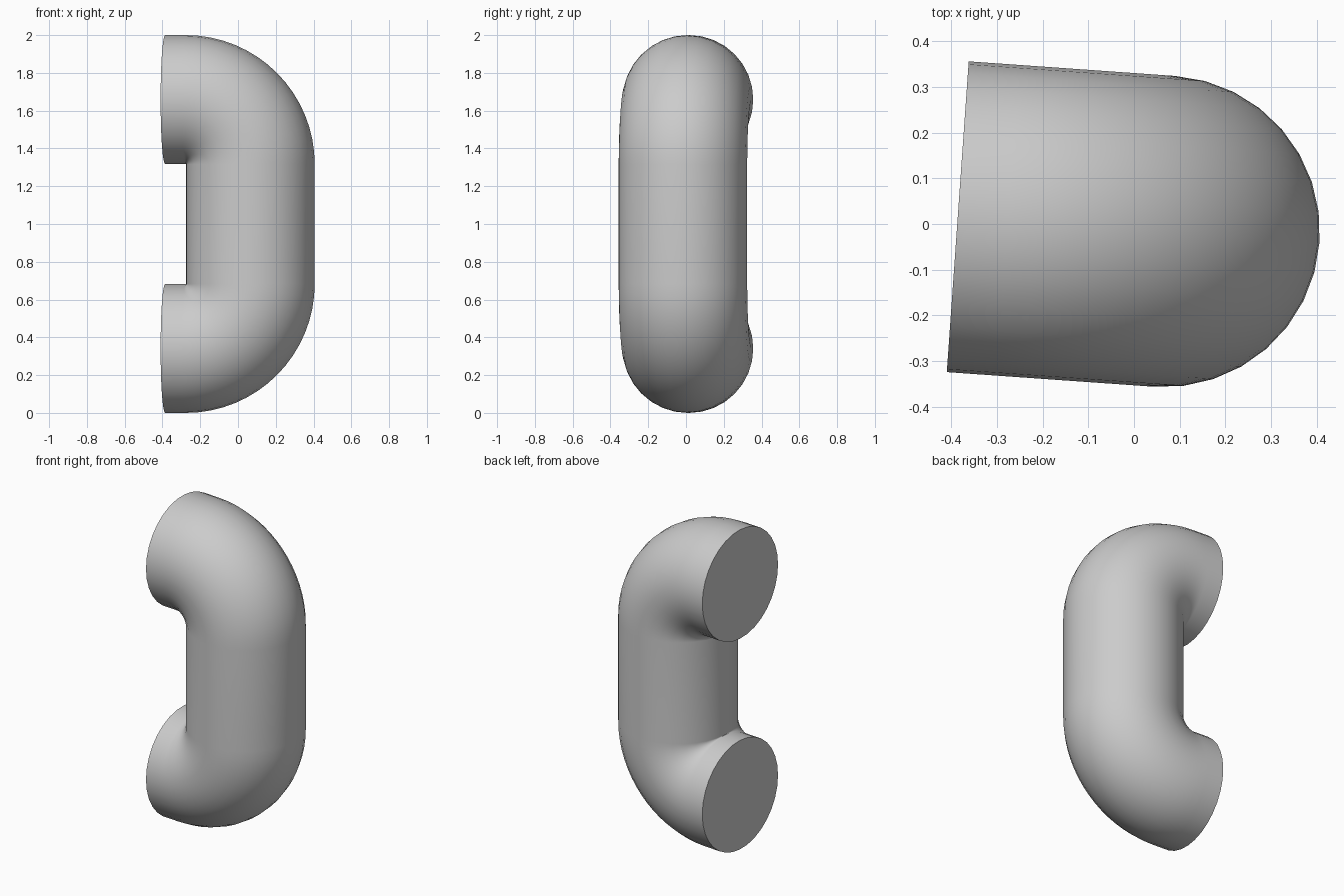
import bpy, bmesh, math
from mathutils import Vector

if "Cube" in bpy.data.objects:
    bpy.data.objects.remove(bpy.data.objects["Cube"])

R_TUBE, R_BEND = 0.341, 0.343     # pipe radius, bend radius
SIDES, STEPS = 32, 16
axis = Vector((0.066, -0.016, 0)) # centre of the upright
out = Vector((-0.9975, 0.0704, 0))  # horizontal direction of the open ends
up = Vector((0, 0, 1))
side = out.cross(up)
LENGTH, Z_LOW, Z_HIGH = 0.453, R_TUBE, 2 - R_TUBE

# Half path in (distance along out, height, tangent angle): end, then bend
half = [(LENGTH, 0.0, 0.0)]
for i in range(STEPS + 1):
    a = math.pi / 2 * i / STEPS
    half.append((R_BEND * (1 - math.sin(a)), R_BEND * (1 - math.cos(a)), a))
path = [(d, Z_LOW + h, a) for d, h, a in half]
path += [(d, Z_HIGH - h, math.pi - a) for d, h, a in reversed(half)]

# Sweep a circle along the path
bm = bmesh.new()
rings = []
for d, z, a in path:
    centre = axis + out * d + up * z
    normal = out * math.sin(a) + up * math.cos(a)   # points to the inside of the bend
    ring = []
    for k in range(SIDES):
        t = 2 * math.pi * k / SIDES
        ring.append(bm.verts.new(centre + (normal * math.cos(t) + side * math.sin(t)) * R_TUBE))
    rings.append(ring)
for r0, r1 in zip(rings, rings[1:]):
    for k in range(SIDES):
        j = (k + 1) % SIDES
        bm.faces.new((r0[k], r0[j], r1[j], r1[k]))

# Flat end caps
bm.faces.new(rings[0])
bm.faces.new(rings[-1])
bmesh.ops.recalc_face_normals(bm, faces=bm.faces)

mesh = bpy.data.meshes.new("bent_pipe")
bm.to_mesh(mesh)
bm.free()
pipe = bpy.data.objects.new("bent_pipe", mesh)
bpy.context.collection.objects.link(pipe)

grey = bpy.data.materials.new("grey")
grey.diffuse_color = (0.6, 0.6, 0.6, 1)
grey.use_nodes = True
grey.node_tree.nodes["Principled BSDF"].inputs["Base Color"].default_value = grey.diffuse_color
mesh.materials.append(grey)

bpy.context.view_layer.objects.active = pipe
pipe.select_set(True)
bpy.ops.object.shade_smooth_by_angle(angle=math.radians(40))
